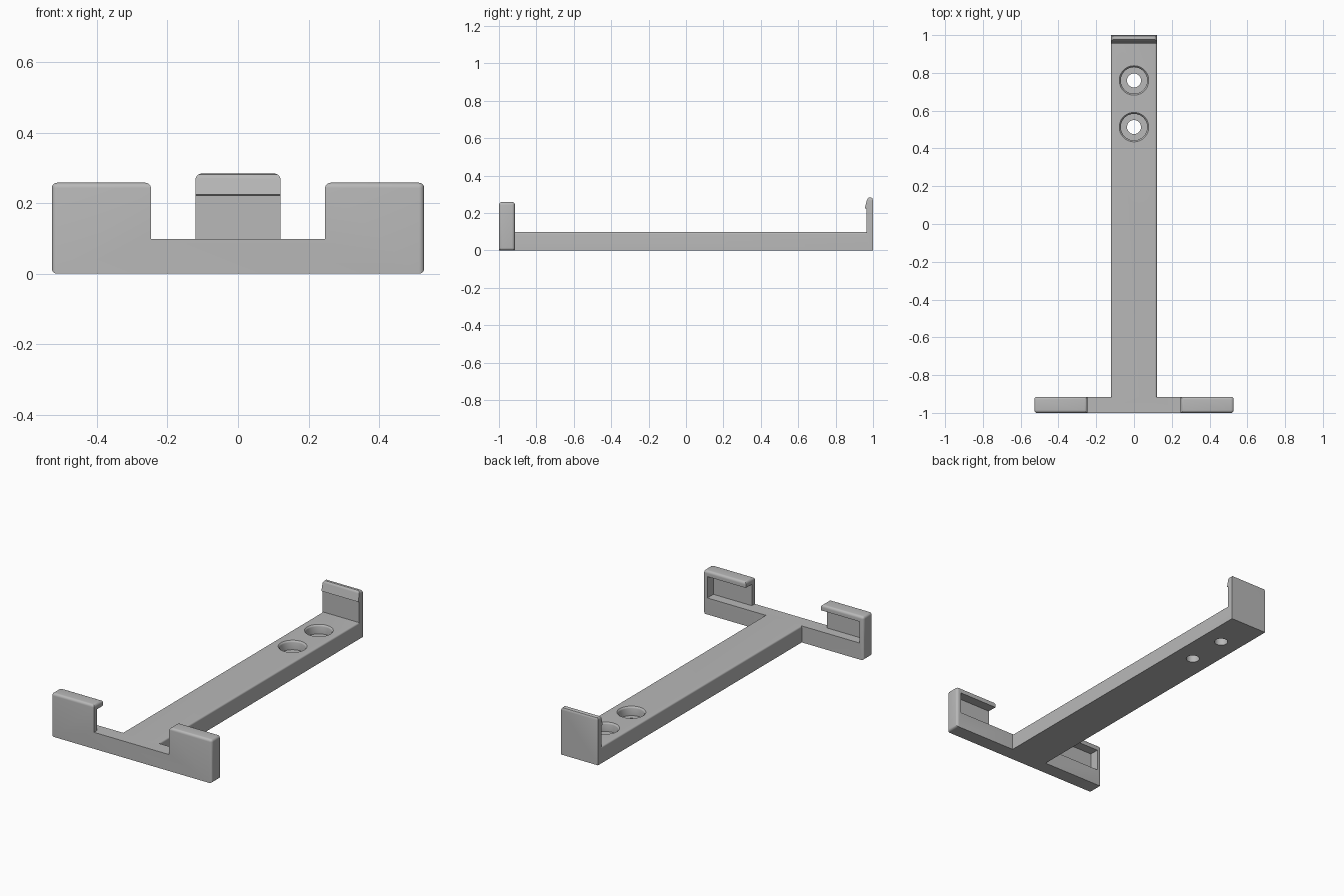
import bpy
import bmesh
from mathutils import Vector

cube = bpy.data.objects.get("Cube")
if cube:
    bpy.data.objects.remove(cube, do_unlink=True)

grey = bpy.data.materials.new("plain grey")
grey.use_nodes = True
colour = (0.48, 0.48, 0.48, 1)
grey.diffuse_color = colour
grey.node_tree.nodes["Principled BSDF"].inputs["Base Color"].default_value = colour

# Main dimensions
BASE = 0.098            # thickness of the arm and crossbar
ARM = 0.121             # half width of the arm
HALF = 0.528            # half width of the crossbar
GAP = 0.247             # half width of the opening between the ears
EAR = 0.258             # ear height
FRONT, BAR_BACK = -1.0, -0.915
HOOK_FACE = 0.966


def finish(name, bm):
    bmesh.ops.recalc_face_normals(bm, faces=bm.faces)
    mesh = bpy.data.meshes.new(name)
    bm.to_mesh(mesh)
    bm.free()
    obj = bpy.data.objects.new(name, mesh)
    bpy.context.collection.objects.link(obj)
    mesh.materials.append(grey)
    return obj


def prism(name, points, direction, rule=None, radius=0.015):
    """Extrude a planar outline, then round the edges picked by the rule."""
    bm = bmesh.new()
    face = bm.faces.new([bm.verts.new(p) for p in points])
    out = bmesh.ops.extrude_face_region(bm, geom=[face])
    verts = [v for v in out["geom"] if isinstance(v, bmesh.types.BMVert)]
    bmesh.ops.translate(bm, verts=verts, vec=Vector(direction))
    bmesh.ops.recalc_face_normals(bm, faces=bm.faces)
    if rule:
        edges = [e for e in bm.edges if rule(e.verts[0].co, e.verts[1].co)]
        bmesh.ops.bevel(bm, geom=edges, offset=radius, segments=5,
                        profile=0.5, affect="EDGES")
    return finish(name, bm)


def box(name, low, high, rule=None, radius=0.015):
    (x0, y0, z0), (x1, y1, z1) = low, high
    points = [(x0, y0, z0), (x1, y0, z0), (x1, y0, z1), (x0, y0, z1)]
    return prism(name, points, (0, y1 - y0, 0), rule, radius)


def lathe(name, profile, centre):
    """Spin a radius and height profile around a vertical axis."""
    bm = bmesh.new()
    verts = [bm.verts.new((r, 0, z)) for r, z in profile]
    edges = [bm.edges.new(pair) for pair in zip(verts, verts[1:])]
    bmesh.ops.spin(bm, geom=verts + edges, cent=(0, 0, 0), axis=(0, 0, 1),
                   angle=6.283185307, steps=48)
    bmesh.ops.remove_doubles(bm, verts=bm.verts, dist=0.0001)
    bmesh.ops.translate(bm, verts=bm.verts, vec=Vector(centre))
    return finish(name, bm)


def combine(target, other, operation):
    mod = target.modifiers.new(operation.lower(), "BOOLEAN")
    mod.operation = operation
    mod.solver = "EXACT"
    mod.object = other
    bpy.context.view_layer.objects.active = target
    bpy.ops.object.modifier_apply(modifier=mod.name)
    bpy.data.objects.remove(other, do_unlink=True)


# Crossbar with two upright ears
right = [(HALF, 0), (HALF, EAR), (GAP, EAR), (GAP, BASE)]
outline = right + [(-x, z) for x, z in reversed(right)]


def ear_edge(a, b):
    high = min(a.z, b.z) > EAR - 0.001
    outer = min(abs(a.x), abs(b.x)) > HALF - 0.001 and a.x * b.x > 0
    corner = outer and abs(a.y - b.y) > 0.01
    return high or outer or corner


bracket = prism("bracket", [(x, FRONT, z) for x, z in outline],
                (0, BAR_BACK - FRONT, 0), ear_edge)

# Pockets in the ears, open to the back and towards the middle
for side in (-1, 1):
    xs = sorted((side * 0.2, side * 0.5))
    pocket = box("pocket_cutter", (xs[0], FRONT + 0.028, BASE),
                 (xs[1], BAR_BACK + 0.1, 0.225))
    combine(bracket, pocket, "DIFFERENCE")

# Long arm with softened top edges
arm = box("arm", (-ARM, -0.96, 0), (ARM, 0.985, BASE),
          lambda a, b: min(a.z, b.z) > BASE - 0.001 and abs(a.y - b.y) > 1,
          0.01)
combine(bracket, arm, "UNION")

# End hook with a small catch lip
hook_profile = [(1, 0), (1, 0.268), (0.996, 0.279), (0.987, 0.284),
                (0.976, 0.282), (0.968, 0.272), (0.956, 0.225),
                (HOOK_FACE, 0.222), (HOOK_FACE, 0)]
hook = prism("hook", [(-ARM, y, z) for y, z in hook_profile], (2 * ARM, 0, 0))
corners = box("hook_corners", (-ARM, 0.9, -0.1), (ARM, 1.1, 0.284),
              lambda a, b: min(a.z, b.z) > 0.28 and abs(a.y - b.y) > 0.1, 0.018)
combine(hook, corners, "INTERSECT")
combine(bracket, hook, "UNION")

# Counterbored screw holes with a rounded rim
bore = [(0, -0.1), (0.037, -0.1), (0.037, 0.045), (0.07, 0.045),
        (0.07, BASE - 0.01), (0.072, BASE - 0.005), (0.078, BASE),
        (0.078, 0.15), (0, 0.15)]
for y in (0.513, 0.76):
    combine(bracket, lathe("screw_hole_cutter", bore, (0, y, 0)), "DIFFERENCE")

# Smooth shading with sharp edges kept
bpy.ops.object.select_all(action="DESELECT")
bracket.select_set(True)
bpy.context.view_layer.objects.active = bracket
bpy.ops.object.shade_smooth_by_angle(angle=0.6)
